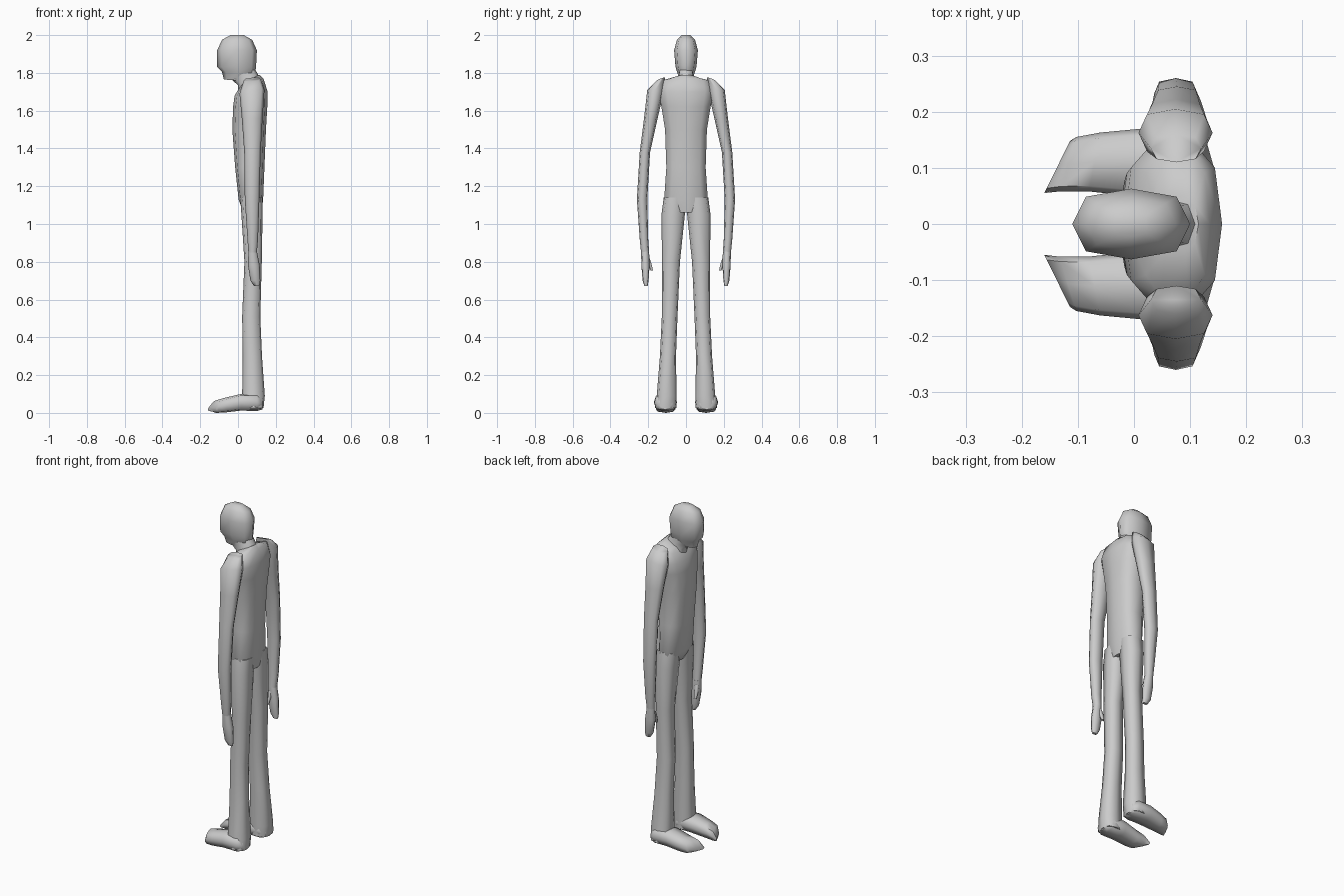
import bpy, bmesh, math
from mathutils import Vector

grey = bpy.data.materials.new("plain grey")
grey.diffuse_color = (0.6, 0.6, 0.6, 1)


def loft(name, rings, sides=8, power=0.75, mirror=False):
    """Skin rounded rings; each ring is (centre, half axis u, half axis v)."""
    bm = bmesh.new()
    loops = []
    for c, u, v in rings:
        loop = []
        for i in range(sides):
            a = 2 * math.pi * (i + 0.0) / sides
            cu, sv = (math.copysign(abs(t) ** power, t) for t in (math.cos(a), math.sin(a)))
            loop.append(bm.verts.new(Vector(c) + Vector(u) * cu + Vector(v) * sv))
        loops.append(loop)
    for a, b in zip(loops, loops[1:]):
        for i in range(sides):
            j = (i + 1) % sides
            bm.faces.new((a[i], a[j], b[j], b[i]))
    bm.faces.new(loops[0][::-1])
    bm.faces.new(loops[-1])
    bmesh.ops.recalc_face_normals(bm, faces=bm.faces)
    me = bpy.data.meshes.new(name)
    bm.to_mesh(me)
    bm.free()
    me.materials.append(grey)
    ob = bpy.data.objects.new(name, me)
    bpy.context.collection.objects.link(ob)
    bpy.context.view_layer.objects.active = ob
    ob.select_set(True)
    bpy.ops.object.shade_smooth_by_angle(angle=math.radians(65))
    ob.select_set(False)
    if mirror:
        m = ob.modifiers.new("mirror", 'MIRROR')
        m.use_axis = (False, True, False)
    return ob


def level(x0, x1, y0, y1, zf, zb=None, lean=0):
    """Ring across the body: front and back heights, lean tips its outer side down."""
    zb = zf if zb is None else zb
    return (((x0 + x1) / 2, (y0 + y1) / 2, (zf + zb) / 2),
            ((x1 - x0) / 2, 0, (zb - zf) / 2), (0, (y1 - y0) / 2, -lean))


def upright(x, y0, y1, z0, z1, skew=0):
    """Ring along the foot, skew turns its outer side backwards."""
    return ((x, (y0 + y1) / 2, (z0 + z1) / 2), (skew, (y1 - y0) / 2, 0), (0, 0, (z1 - z0) / 2))


# head with brow, nose step and jaw
loft("head", [level(x0, x1, -h, h, zf, zb) for x0, x1, h, zf, zb in (
    (-0.075, 0.06, 0.03, 1.765, 1.755), (-0.085, 0.092, 0.047, 1.805, 1.80),
    (-0.11, 0.096, 0.056, 1.83, 1.84), (-0.11, 0.1, 0.063, 1.92, 1.92),
    (-0.085, 0.075, 0.048, 1.975, 1.975), (-0.04, 0.03, 0.022, 2.0, 2.0))])

# neck, leaning forward
loft("neck", [level(0.0, 0.125, -0.06, 0.06, 1.69, 1.74),
              level(0.0, 0.11, -0.045, 0.045, 1.735, 1.785),
              level(-0.04, 0.09, -0.042, 0.042, 1.77, 1.82)])

# torso with stooped upper back
loft("torso", [level(x0, x1, -h, h, zf, zb) for x0, x1, h, zf, zb in (
    (0.025, 0.125, 0.085, 1.07, 1.06), (0.003, 0.133, 0.12, 1.13, 1.13),
    (-0.015, 0.14, 0.108, 1.3, 1.3), (-0.03, 0.148, 0.115, 1.5, 1.5),
    (-0.026, 0.155, 0.135, 1.62, 1.62), (-0.018, 0.157, 0.15, 1.68, 1.70),
    (0.012, 0.135, 0.135, 1.73, 1.77), (0.03, 0.115, 0.05, 1.75, 1.79))], sides=10)

# arms hanging from sloped shoulders
loft("arm", [
    level(0.03, 0.12, 0.11, 0.16, 1.76, 1.77, 0.01),
    level(0.008, 0.14, 0.12, 0.205, 1.69, 1.71, -0.01),
    level(0.02, 0.13, 0.15, 0.222, 1.56),
    level(0.033, 0.12, 0.19, 0.245, 1.38),
    level(0.036, 0.113, 0.205, 0.26, 1.13),
    level(0.05, 0.106, 0.2, 0.245, 0.92),
    level(0.055, 0.1, 0.195, 0.238, 0.85)], mirror=True)

# mitten hand
loft("hand", [
    level(0.055, 0.1, 0.195, 0.238, 0.855),
    level(0.053, 0.115, 0.193, 0.236, 0.78),
    level(0.066, 0.118, 0.198, 0.23, 0.70),
    level(0.085, 0.115, 0.203, 0.22, 0.672)], mirror=True)
loft("thumb", [
    level(0.058, 0.085, 0.195, 0.218, 0.83),
    level(0.055, 0.08, 0.182, 0.205, 0.79),
    level(0.058, 0.075, 0.174, 0.188, 0.755)], sides=6, mirror=True)

# trouser legs flaring at the hem
loft("leg", [
    level(0.012, 0.13, 0.0, 0.118, 1.14),
    level(0.018, 0.13, 0.006, 0.13, 1.05),
    level(0.034, 0.126, 0.032, 0.127, 0.8),
    level(0.022, 0.118, 0.045, 0.128, 0.51),
    level(0.025, 0.127, 0.053, 0.138, 0.3),
    level(0.022, 0.142, 0.05, 0.155, 0.09),
    level(0.025, 0.135, 0.05, 0.165, 0.025)], power=0.65, mirror=True)

# feet with slanted toes
loft("foot", [
    upright(0.13, 0.07, 0.15, 0.018, 0.075),
    upright(0.1, 0.05, 0.168, 0.01, 0.1),
    upright(0.015, 0.048, 0.17, 0.012, 0.1),
    upright(-0.07, 0.058, 0.163, 0.002, 0.08, 0.01),
    upright(-0.118, 0.058, 0.155, 0.0, 0.066, 0.015),
    upright(-0.137, 0.055, 0.148, 0.008, 0.03, 0.023)], power=0.6, mirror=True)
